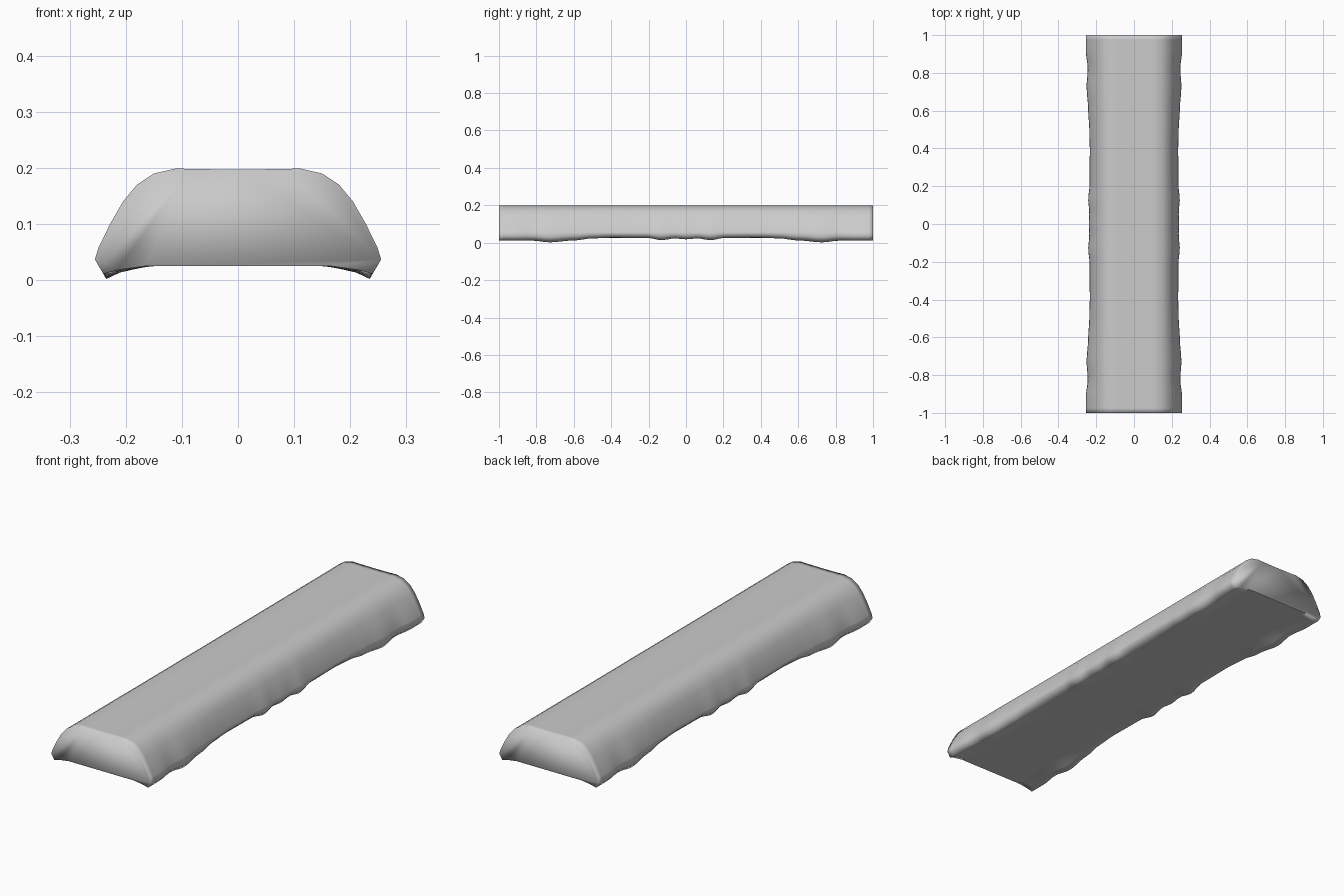
import bpy
import bmesh
import math

cube = bpy.data.objects.get("Cube")
if cube:
    bpy.data.objects.remove(cube, do_unlink=True)

grey = bpy.data.materials.new("plain grey")
grey.use_nodes = True
colour = (0.6, 0.6, 0.6, 1)
grey.diffuse_color = colour
grey.node_tree.nodes["Principled BSDF"].inputs["Base Color"].default_value = colour

# Wavy sides: distance from the middle, half width, lip height
waves = [(0, .236, .018), (.06, .233, .023), (.13, .24, .014), (.21, .231, .026),
         (.4, .23, .027), (.5, .233, .023), (.6, .24, .012), (.73, .25, .002),
         (.82, .243, .011), (.92, .255, .011), (1, .255, .011)]

# Half section from the underside edge to the top centre
outline = [(.165, .025), (.215, .013), (.24, 0), (.255, .03), (.249, .057),
           (.228, .1), (.205, .14), (.18, .17), (.15, .19), (.11, .199),
           (.085, .198), (0, .197)]


def wave_at(y):
    d = abs(y)
    for (a, w0, l0), (b, w1, l1) in zip(waves, waves[1:]):
        if d <= b:
            t = (1 - math.cos(math.pi * (d - a) / (b - a))) / 2
            return w0 + (w1 - w0) * t, l0 + (l1 - l0) * t
    return waves[-1][1:]


def section(y):
    width, lip = wave_at(y)
    half = []
    for i, (x, z) in enumerate(outline):
        fade = max(0, 1 - z / .18)
        x -= (.255 - width) * fade
        if i in (1, 2):
            z = lip if i == 2 else (lip + .025) / 2
        elif i == 3:
            z += lip * .6
        half.append((x, y, z))
    return half + [(-x, y, z) for x, y, z in reversed(half[:-1])]


# Bar body: loft the sections, then close the ends and the underside
bm = bmesh.new()
steps = 80
stations = [-1 + 2 * i / steps for i in range(steps + 1)]
rings = [[bm.verts.new(p) for p in section(y)] for y in stations]
count = len(rings[0])
for a, b in zip(rings, rings[1:]):
    for i in range(count - 1):
        bm.faces.new((a[i], a[i + 1], b[i + 1], b[i]))
bm.faces.new(rings[0])
bm.faces.new(rings[-1])
under = bm.faces.new([r[0] for r in rings] + [r[-1] for r in reversed(rings)])
bmesh.ops.recalc_face_normals(bm, faces=bm.faces)
for face in bm.faces:
    face.smooth = True
under.smooth = False
for edge in under.edges:
    edge.smooth = False

mesh = bpy.data.meshes.new("bar_body")
bm.to_mesh(mesh)
bm.free()
mesh.materials.append(grey)
body = bpy.data.objects.new("bar_body", mesh)
bpy.context.collection.objects.link(body)
